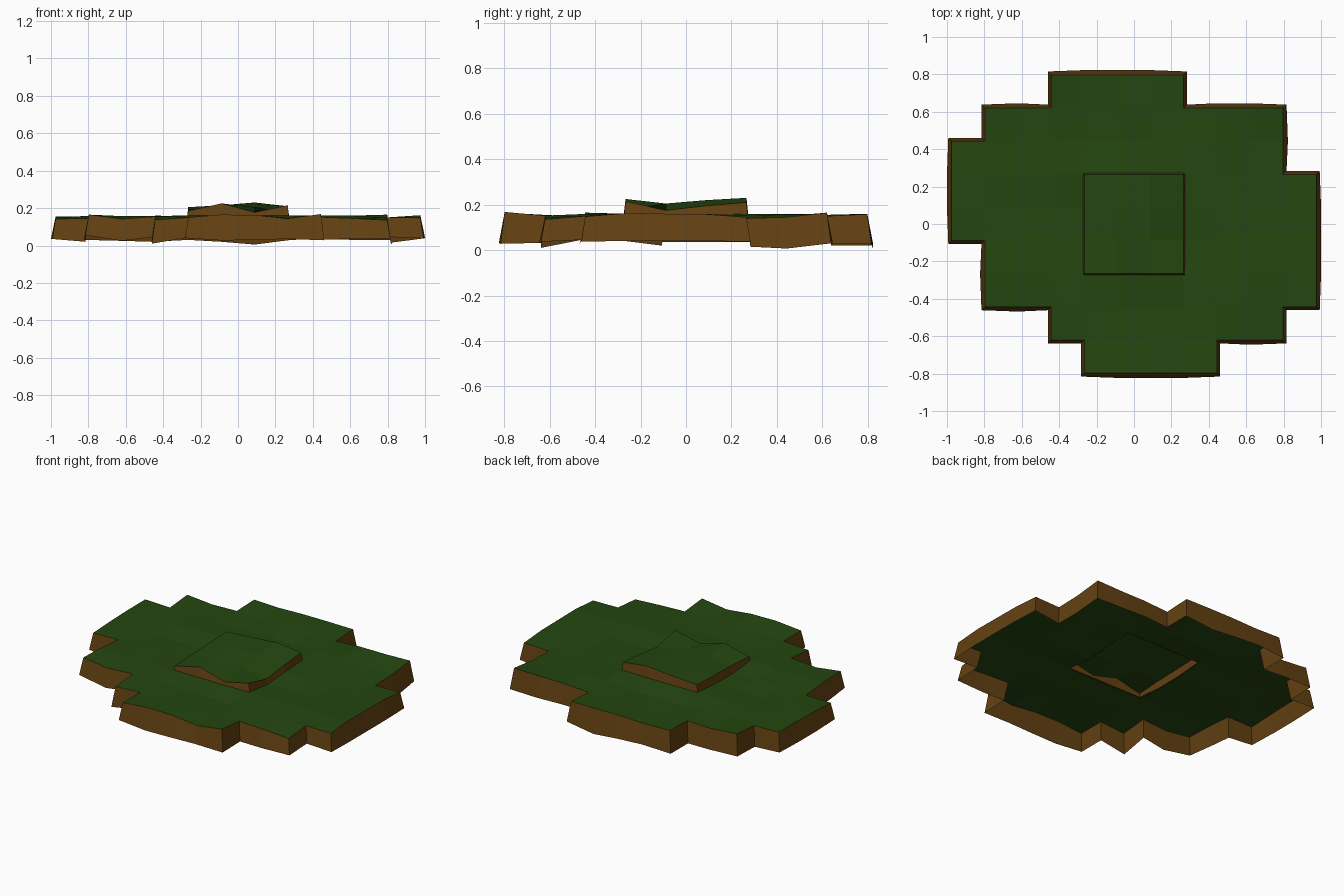
import bpy
import bmesh
import random
from mathutils import Vector

random.seed(4)
CELL = 0.1773

cube = bpy.data.objects.get("Cube")
if cube:
    bpy.data.objects.remove(cube, do_unlink=True)


def make_material(name, colour):
    mat = bpy.data.materials.new(name)
    mat.use_nodes = True
    mat.diffuse_color = colour
    mat.node_tree.nodes["Principled BSDF"].inputs["Base Color"].default_value = colour
    return mat


def grid_point(u, v, z):
    return Vector(((u - 5.5) * CELL, (v - 4.5) * CELL, z))


def walk(start, steps):
    """Grid corners met on a closed walk of unit steps."""
    moves = {"R": (1, 0), "L": (-1, 0), "U": (0, 1), "D": (0, -1)}
    u, v = start
    corners = []
    for step in steps:
        corners.append((u, v))
        u, v = u + moves[step][0], v + moves[step][1]
    return corners


def finish(bm, name, mat):
    mesh = bpy.data.meshes.new(name)
    bm.to_mesh(mesh)
    bm.free()
    mesh.materials.append(mat)
    obj = bpy.data.objects.new(name, mesh)
    bpy.context.collection.objects.link(obj)
    return obj


def build_ground(name, cells, height, mat):
    """Sheet of square tiles over a grid of corner heights."""
    bm = bmesh.new()
    verts = {}
    for i, j in cells:
        ring = []
        for key in ((i, j), (i + 1, j), (i + 1, j + 1), (i, j + 1)):
            if key not in verts:
                verts[key] = bm.verts.new(grid_point(*key, height[key]))
            ring.append(verts[key])
        bm.faces.new(ring)
    return finish(bm, name, mat)


def build_skirt(name, corners, height, bottoms, flare, mat):
    """Band of walls that leans outward from the sheet's rim."""
    bm = bmesh.new()
    upper, lower = [], []
    count = len(corners)
    for k, corner in enumerate(corners):
        before = Vector(corners[k - 1])
        here = Vector(corner)
        after = Vector(corners[(k + 1) % count])
        along = (after - before).normalized()
        outward = Vector((along.y, -along.x, 0)) * flare
        upper.append(bm.verts.new(grid_point(*corner, height[corner])))
        lower.append(bm.verts.new(grid_point(here.x, here.y, bottoms[k]) + outward))
    for k in range(count):
        n = (k + 1) % count
        bm.faces.new((lower[k], lower[n], upper[n], upper[k]))
    return finish(bm, name, mat)


grass = make_material("grass green", (0.018, 0.062, 0.005, 1))
earth = make_material("earth brown", (0.125, 0.053, 0.006, 1))

# Island outline, with rim and foot heights in thousandths
rim = walk((4, 0), "RRRRURRURUUUULUULLLULLLLDLLDLDDDRDDRRDRD")
rim_rise = [20, 35, 33, 14, 38, 22, 15, 5, 20, 18, 32, 30, 28, 15, 10, 15, 35, 30, 30, 20,
            28, 30, 30, 25, 30, 25, 20, 35, 20, 25, 25, 20, 12, 15, 30, 35, 12, 25, 8, 20]
rim_foot = [40, 27, 30, 35, 28, 32, 35, 37, 45, 38, 40, 40, 40, 38, 15, 7, 30, 30, 35, 30,
            30, 5, 20, 30, 20, 20, 25, 30, 25, 35, 35, 35, 35, 20, 40, 55, 25, 45, 10, 40]

# Corner heights: gently uneven inside, fixed along the rim
ground = {(u, v): random.uniform(0.14, 0.16) for u in range(12) for v in range(10)}
for corner, rise in zip(rim, rim_rise):
    ground[corner] = 0.13 + rise / 1000
for k in range(4, 8):
    ground[(k, 3)] = ground[(k, 6)] = 0.16

# Tiles of each row, leaving an opening under the mound
spans = [(4, 8), (3, 10), (1, 11), (1, 11), (0, 11), (0, 11), (0, 10), (1, 10), (3, 7)]
mound_cells = [(i, j) for i in range(4, 7) for j in range(3, 6)]
tiles = [(i, j) for j, (a, b) in enumerate(spans) for i in range(a, b)
         if (i, j) not in mound_cells]
build_ground("grass_field", tiles, ground, grass)
build_skirt("earth_cliff", rim, ground, [z / 1000 for z in rim_foot], 0.025, earth)

# Raised mound in the middle
mound_rows = [[185, 225, 177, 215], [195, 200, 205, 175],
              [200, 210, 220, 195], [205, 215, 230, 210]]
mound = {(4 + i, 3 + j): z / 1000 for j, row in enumerate(mound_rows)
         for i, z in enumerate(row)}
mound_rim = walk((4, 3), "RRRUUULLLDDD")
build_ground("mound_grass", mound_cells, mound, grass)
build_skirt("mound_side", mound_rim, mound,
            [ground[c] - 0.003 for c in mound_rim], 0.008, earth)
